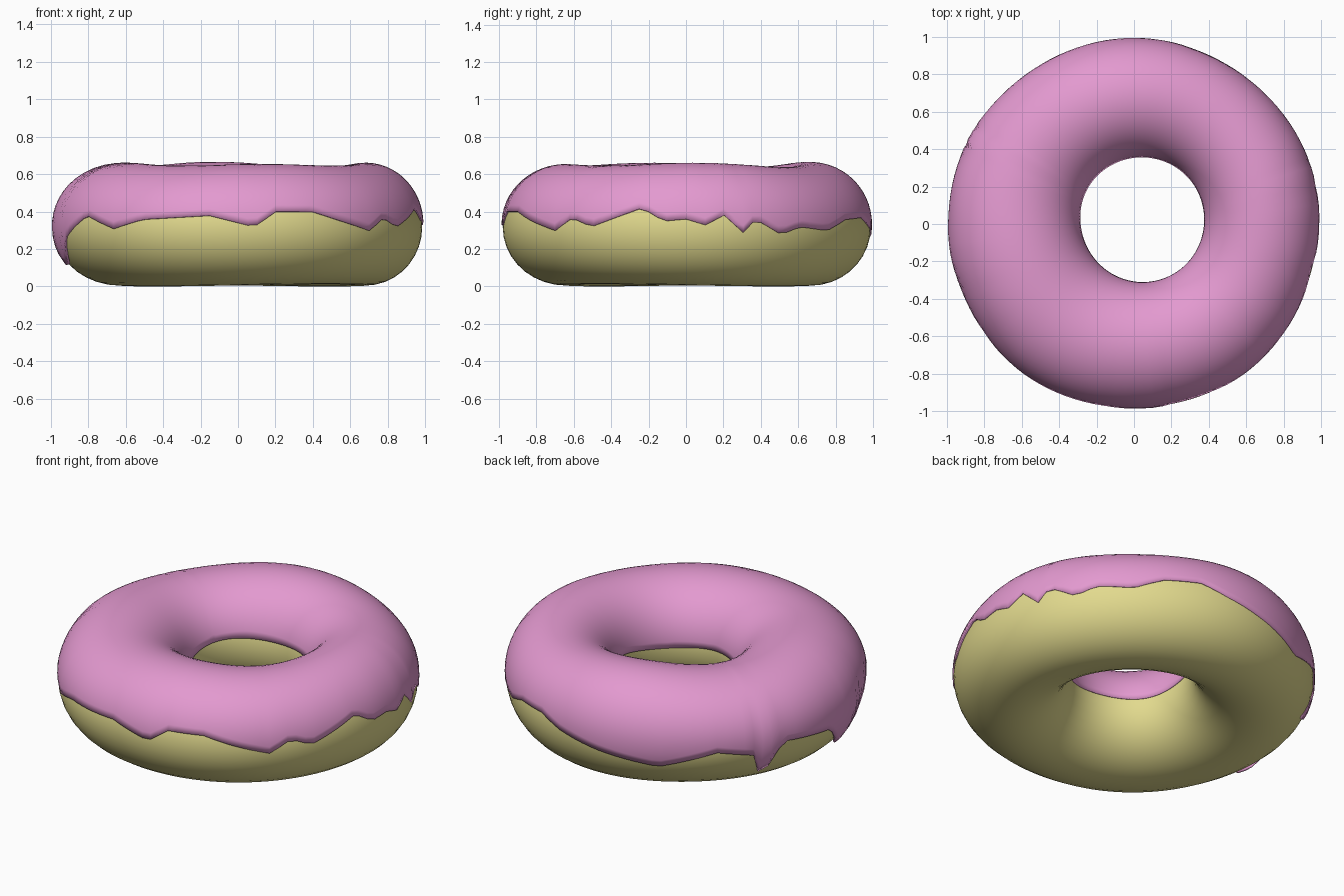
import bpy, math
from math import sin, cos, pi, radians, degrees, asin, exp

if "Cube" in bpy.data.objects:
    bpy.data.objects.remove(bpy.data.objects["Cube"])

SEG, RING = 120, 36
MID = 0.32

# icing edge on the outer side: (angle in degrees, height)
EDGE = [(0, .36), (6, .33), (12, .38), (18, .29), (22, .36), (31, .28), (38, .32),
        (50, .30), (60, .36), (72, .37), (81, .32), (95, .27), (116, .21), (135, .30),
        (147, .26), (151, .09), (157, .31), (178, .27), (186, .13), (193, .13),
        (201, .27), (215, .38), (228, .31), (239, .36), (261, .38), (275, .32),
        (282, .40), (294, .40), (304, .35), (315, .30), (322, .37), (329, .32),
        (346, .42), (353, .35), (360, .36)]


def edge_height(t):
    d = degrees(t) % 360
    for (a, za), (b, zb) in zip(EDGE, EDGE[1:]):
        if a <= d <= b:
            return za + (zb - za) * (d - a) / (b - a)


def inner_height(t):
    return 0.355 + 0.03 * cos(t - radians(100)) + 0.012 * sin(3 * t)


def ring_point(t, p, off=0.0):
    """Point on the uneven ring: t goes round the ring, p round the tube."""
    r_in = 0.335 + 0.045 * cos(t) + 0.022 * sin(t)
    r_out = 0.984 + 0.004 * sin(5 * t)
    mid, rad = (r_in + r_out) / 2, (r_out - r_in) / 2
    up = 0.312 + 0.009 * sin(4 * t + 0.8) + 0.006 * cos(3 * t + 1)
    h = up if sin(p) > 0 else 0.312 + 0.006 * sin(2 * t)
    r = mid + (rad + off) * cos(p)
    return (r * cos(t), r * sin(t), MID + (h + off) * sin(p))


def make(name, verts, faces, color):
    me = bpy.data.meshes.new(name)
    me.from_pydata(verts, [], faces)
    for f in me.polygons:
        f.use_smooth = True
    mat = bpy.data.materials.new(name + "_color")
    mat.diffuse_color = (*color, 1)
    mat.use_nodes = True
    mat.node_tree.nodes["Principled BSDF"].inputs["Base Color"].default_value = mat.diffuse_color
    me.materials.append(mat)
    ob = bpy.data.objects.new(name, me)
    bpy.context.collection.objects.link(ob)
    return ob


# dough ring
verts = [ring_point(2 * pi * i / SEG, 2 * pi * j / RING)
         for i in range(SEG) for j in range(RING)]
faces = [(i * RING + j, (i + 1) % SEG * RING + j,
          (i + 1) % SEG * RING + (j + 1) % RING, i * RING + (j + 1) % RING)
         for i in range(SEG) for j in range(RING)]
dough = make("dough", verts, faces, (0.76, 0.70, 0.27))
lowest = min(v.co.z for v in dough.data.vertices)

# icing shell, thin at its edges and thicker on top, with drips standing proud
ROWS = 26
verts = []
for i in range(SEG):
    t = 2 * pi * i / SEG
    p0 = asin((edge_height(t) - MID) / 0.315)
    p1 = pi - asin((inner_height(t) - MID) / 0.315)
    d = degrees(t)
    proud = 0.016 * exp(-((d - 189) / 8) ** 2) + 0.008 * exp(-((d - 151) / 5) ** 2)
    for j in range(ROWS + 1):
        k = j / ROWS
        p = p0 + (p1 - p0) * k
        off = 0.006 + 0.015 * max(0, sin(p)) + proud * (1 - k) ** 4
        verts.append(ring_point(t, p, off))
n = ROWS + 1
faces = [(i * n + j, (i + 1) % SEG * n + j,
          (i + 1) % SEG * n + j + 1, i * n + j + 1)
         for i in range(SEG) for j in range(ROWS)]
icing = make("icing", verts, faces, (0.77, 0.32, 0.63))
shell = icing.modifiers.new("thickness", 'SOLIDIFY')
shell.thickness = 0.012
shell.offset = -1

# stand on the ground
for ob in (dough, icing):
    ob.location.z = -lowest
